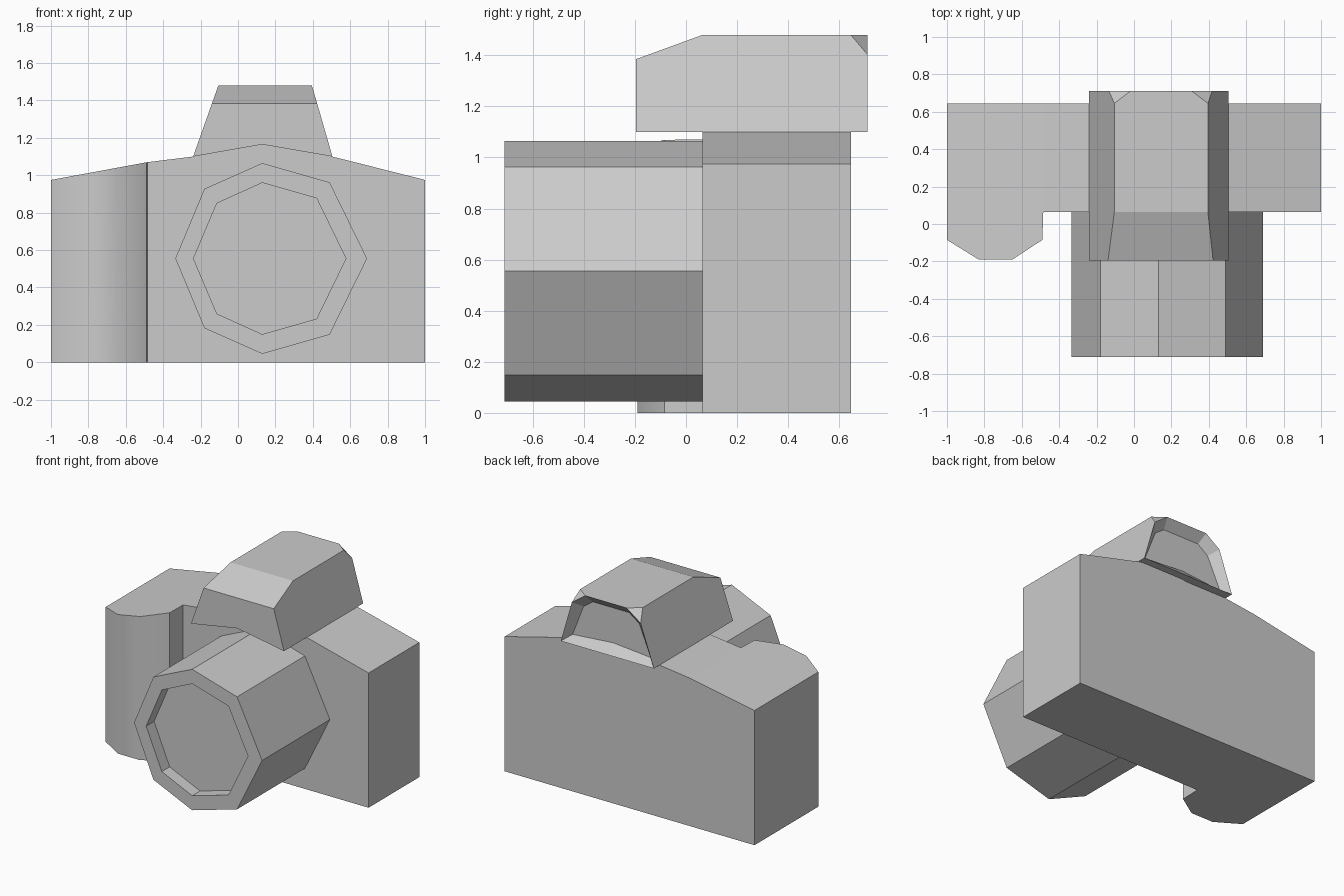
import bpy, bmesh
from mathutils import Vector

if "Cube" in bpy.data.objects:
    bpy.data.objects.remove(bpy.data.objects["Cube"])


def finish(name, bm):
    bmesh.ops.recalc_face_normals(bm, faces=bm.faces)
    mesh = bpy.data.meshes.new(name)
    bm.to_mesh(mesh)
    bm.free()
    obj = bpy.data.objects.new(name, mesh)
    bpy.context.collection.objects.link(obj)
    return obj


def loft(loops):
    """Join equal-sized point loops with quads and cap both ends."""
    bm = bmesh.new()
    rings = [[bm.verts.new(p) for p in loop] for loop in loops]
    for a, b in zip(rings, rings[1:]):
        for i in range(len(a)):
            j = (i + 1) % len(a)
            bm.faces.new((a[i], a[j], b[j], b[i]))
    bm.faces.new(rings[0])
    last = bm.faces.new(rings[-1])
    return bm, last


# Body with hand grip: one footprint, raised to a sloping top
BACK, FRONT = 0.645, 0.065
ridge = {-1: 0.975, -0.485: 1.07, -0.24: 1.10, 0.13: 1.165, 0.505: 1.10, 1: 0.975}
grip = [(-1, -0.085), (-0.83, -0.19), (-0.65, -0.19), (-0.49, -0.085)]
xs = list(ridge)
foot = grip + [(x, FRONT) for x in xs[1:]] + [(x, BACK) for x in reversed(xs)]


def top_z(x):
    for a, b in zip(xs, xs[1:]):
        if a <= x <= b:
            return ridge[a] + (ridge[b] - ridge[a]) * (x - a) / (b - a)


bm = bmesh.new()
low = [bm.verts.new((x, y, 0)) for x, y in foot]
high = [bm.verts.new((x, y, top_z(x))) for x, y in foot]
n, g = len(foot), len(grip)
bm.faces.new(low)
for i in range(n):
    j = (i + 1) % n
    side = bm.faces.new((low[i], low[j], high[j], high[i]))
    side.smooth = i < g - 1          # rounded grip front
bm.faces.new(high[:g + 1] + high[-2:])
for k in range(len(xs) - 2):         # strips across the top
    f, b = g + k, n - 2 - k
    bm.faces.new((high[f], high[f + 1], high[b - 1], high[b]))
finish("camera_body", bm)


# Lens barrel: slightly lopsided octagon with a recessed front
def octagon(right, left, top, y):
    (rx, rd, rz), (lx, ld, lz) = right, left
    pts = [(0, top), (rd, rz), (rx, 0), (rd, -rz), (0, -top), (-ld, -lz), (-lx, 0), (-ld, lz)]
    return [(0.13 + x, y, 0.555 + z) for x, z in pts]


outer = ((0.56, 0.36, 0.407), (0.465, 0.31, 0.372), 0.51)
inner = ((0.447, 0.29, 0.322), (0.368, 0.243, 0.295), 0.405)
bm, _ = loft([octagon(*outer, 0.08), octagon(*outer, -0.71),
              octagon(*inner, -0.71), octagon(*inner, -0.62)])
finish("lens_barrel", bm)


# Viewfinder housing: tapered block, arched underneath at the front
def section(y, top, half_slack, arch):
    l, r = -0.105 - half_slack, 0.395 + half_slack * 0.82
    return [(-0.24, y, 1.10), (0.13, y, arch), (0.505, y, 1.10), (r, y, top), (l, y, top)]


bm, rear = loft([section(-0.195, 1.385, 0.034, 1.165),
                 section(FRONT, 1.48, 0, 1.165),
                 section(0.71, 1.48, 0, 1.10)])
# Cut both upper rear corners
for s in (-1, 1):
    mid = 0.145
    a = Vector((mid + s * 0.25, 0.645, 1.48))
    b = Vector((mid + s * 0.165, 0.71, 1.48))
    c = Vector((mid + s * 0.277, 0.71, 1.40))
    normal = (b - a).cross(c - a).normalized()
    if normal.z < 0:
        normal.negate()
    cut = bmesh.ops.bisect_plane(bm, geom=bm.verts[:] + bm.edges[:] + bm.faces[:], dist=1e-5,
                                 plane_co=a, plane_no=normal, clear_outer=True)
    edges = [e for e in bm.edges if e.is_boundary]
    bmesh.ops.holes_fill(bm, edges=edges, sides=0)
# Sunken eyepiece with sloping walls
bmesh.ops.recalc_face_normals(bm, faces=bm.faces)
rear = max(bm.faces, key=lambda f: f.calc_center_median().y)
bmesh.ops.inset_individual(bm, faces=[rear], thickness=0.065, depth=-0.06)
finish("viewfinder_housing", bm)
